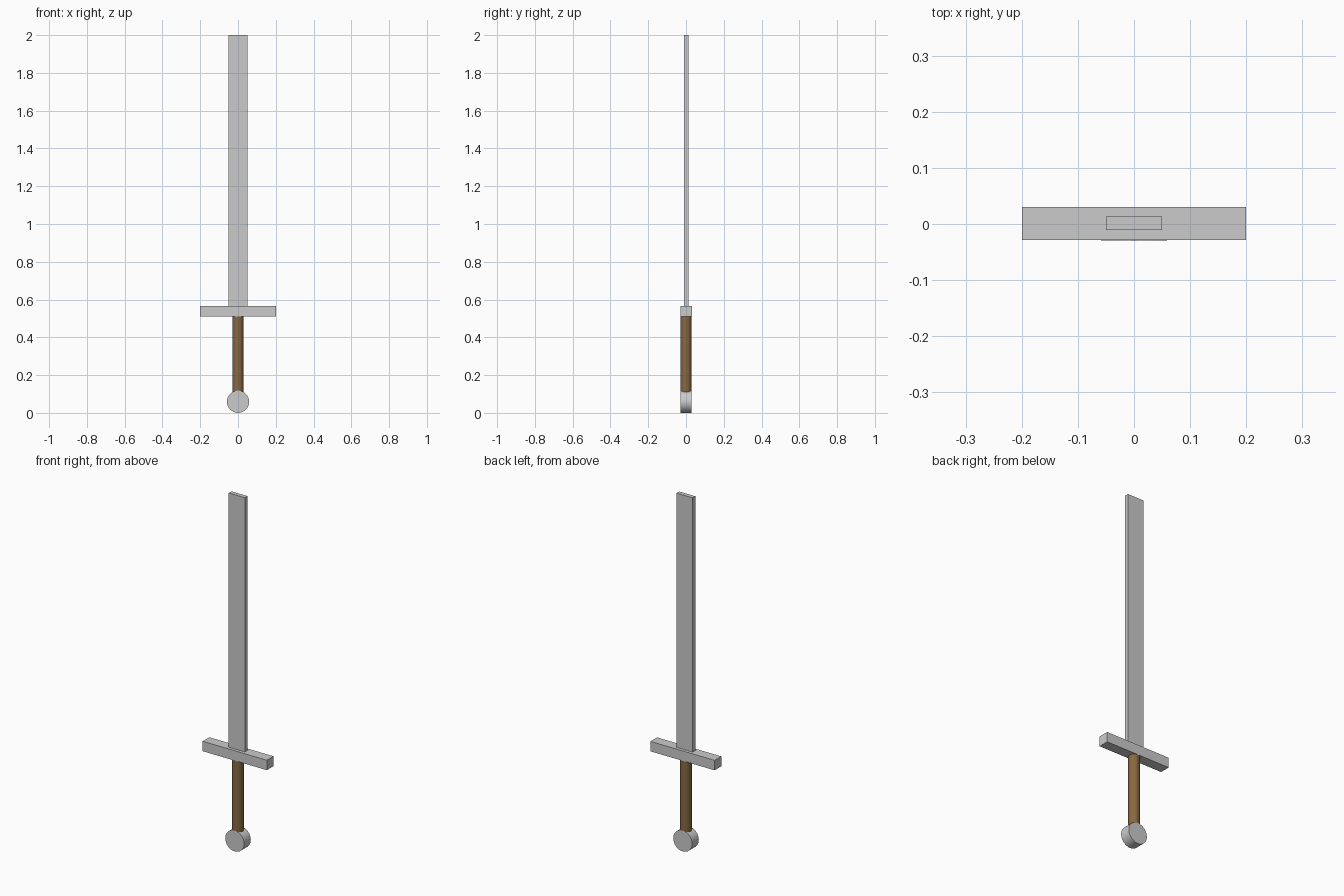
import bpy
from math import pi, radians

if "Cube" in bpy.data.objects:
    bpy.data.objects.remove(bpy.data.objects["Cube"])


def box(name, x, y, z0, z1, yc=0.0):
    """Box with half sizes x, y spanning z0..z1."""
    bpy.ops.mesh.primitive_cube_add(size=1, location=(0, yc, (z0 + z1) / 2))
    ob = bpy.context.object
    ob.name = name
    ob.scale = (2 * x, 2 * y, z1 - z0)
    bpy.ops.object.transform_apply(location=False, rotation=False, scale=True)
    return ob


def cylinder(name, r, depth, loc, rot=(0, 0, 0)):
    """Smooth-sided cylinder with sharp rims."""
    bpy.ops.mesh.primitive_cylinder_add(vertices=32, radius=r, depth=depth,
                                        location=loc, rotation=rot)
    ob = bpy.context.object
    ob.name = name
    bpy.ops.object.shade_smooth_by_angle(angle=radians(30))
    return ob


# Steel blade and crossguard
box("blade", 0.05, 0.012, 0.567, 2.0, 0.001)
box("crossguard", 0.2, 0.0295, 0.511, 0.567, 0.001)

# Disc pommel facing front and back
cylinder("pommel", 0.059, 0.059, (0, 0, 0.059), (pi / 2, 0, 0))

# Round leather grip, seated in the pommel
z0, z1 = 0.11, 0.511
grip = cylinder("grip", 0.0295, z1 - z0, (0, 0, (z0 + z1) / 2))
leather = bpy.data.materials.new("brown_leather")
leather.diffuse_color = (0.25, 0.14, 0.055, 1)
leather.use_nodes = True
leather.node_tree.nodes["Principled BSDF"].inputs["Base Color"].default_value = leather.diffuse_color
grip.data.materials.append(leather)
